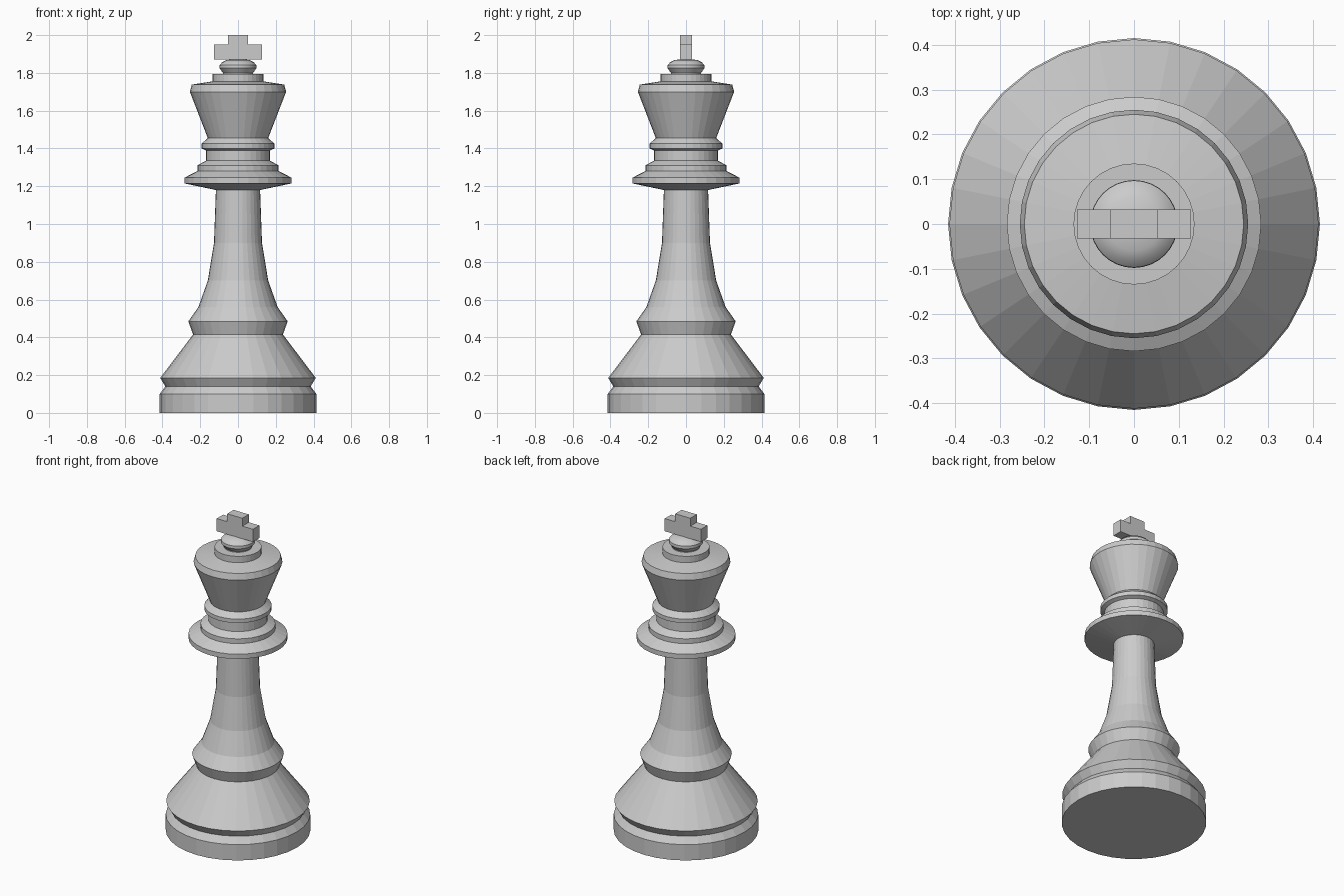
import bpy, bmesh
from math import pi, cos, sin

if "Cube" in bpy.data.objects:
    bpy.data.objects.remove(bpy.data.objects["Cube"])

SIDES = 32


def lathe(name, profile, smooth=False):
    """Revolve (radius, height) points around z and cap both ends."""
    bm = bmesh.new()
    rings = [[bm.verts.new((r * cos(2 * pi * i / SIDES), r * sin(2 * pi * i / SIDES), z))
              for i in range(SIDES)] for r, z in profile]
    for low, high in zip(rings, rings[1:]):
        for i in range(SIDES):
            j = (i + 1) % SIDES
            bm.faces.new((low[i], low[j], high[j], high[i]))
    bm.faces.new(rings[0][::-1])
    bm.faces.new(rings[-1])
    mesh = bpy.data.meshes.new(name)
    bm.to_mesh(mesh)
    bm.free()
    obj = bpy.data.objects.new(name, mesh)
    bpy.context.collection.objects.link(obj)
    if smooth:
        bpy.ops.object.select_all(action='DESELECT')
        obj.select_set(True)
        bpy.context.view_layer.objects.active = obj
        bpy.ops.object.shade_smooth_by_angle(angle=0.6)
    return obj


# Foot, flared base and its upper ring
lathe("base", [(0.415, 0), (0.415, 0.10), (0.385, 0.14), (0.412, 0.185),
               (0.238, 0.415), (0.263, 0.485), (0.21, 0.56)])

# Tapering column
lathe("column", [(0.21, 0.56), (0.16, 0.70), (0.127, 0.90), (0.117, 1.18)])

# Wide collar with stepped neck
lathe("collar", [(0.117, 1.18), (0.284, 1.215), (0.284, 1.245), (0.215, 1.28),
                 (0.215, 1.31), (0.17, 1.335), (0.17, 1.39)])

# Narrow ring under the head
lathe("neck_ring", [(0.17, 1.39), (0.193, 1.40), (0.193, 1.425), (0.16, 1.455)])

# Flared head and stepped top
lathe("head", [(0.16, 1.455), (0.255, 1.70), (0.245, 1.738), (0.135, 1.755),
               (0.135, 1.795)])

# Rounded finial
lathe("finial", [(0.08, 1.79), (0.08, 1.80), (0.098, 1.825), (0.097, 1.842),
                 (0.083, 1.857), (0.06, 1.868), (0.02, 1.873)], smooth=True)

# Cross: one extruded outline
outline = [(-0.127, 1.87), (0.127, 1.87), (0.127, 1.95), (0.053, 1.95),
           (0.053, 2.0), (-0.053, 2.0), (-0.053, 1.95), (-0.127, 1.95)]
bm = bmesh.new()
face = bm.faces.new([bm.verts.new((x, -0.032, z)) for x, z in outline])
new = bmesh.ops.extrude_face_region(bm, geom=[face])["geom"]
bmesh.ops.translate(bm, vec=(0, 0.064, 0),
                    verts=[g for g in new if isinstance(g, bmesh.types.BMVert)])
bmesh.ops.recalc_face_normals(bm, faces=bm.faces)
mesh = bpy.data.meshes.new("cross")
bm.to_mesh(mesh)
bm.free()
bpy.context.collection.objects.link(bpy.data.objects.new("cross", mesh))
